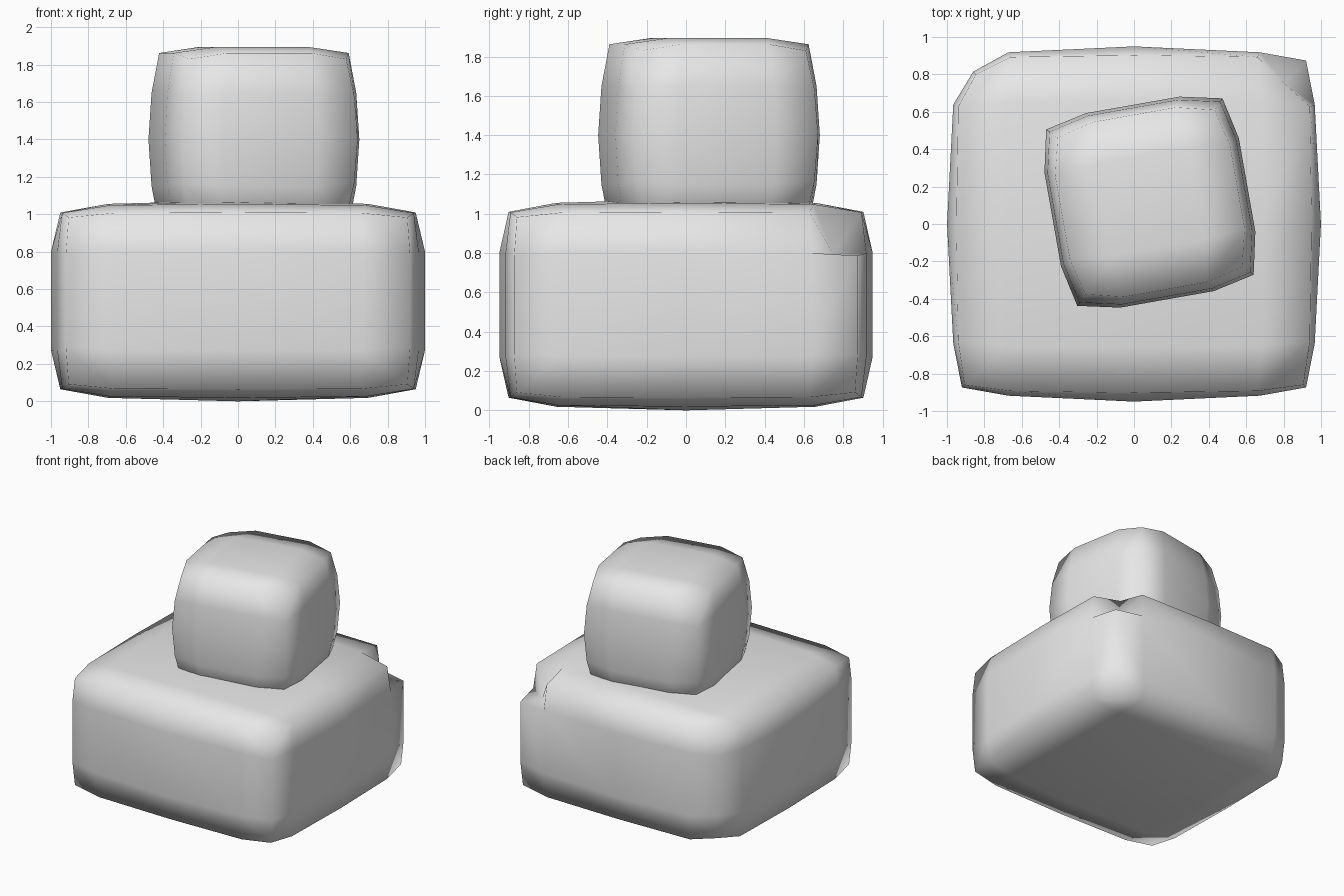
import bpy, bmesh
from math import radians
from mathutils import Vector, Matrix

cube = bpy.data.objects.get("Cube")
if cube:
    bpy.data.objects.remove(cube, do_unlink=True)

stone = bpy.data.materials.new("stone grey")
stone.use_nodes = True
stone.diffuse_color = (0.8, 0.8, 0.8, 1)
stone.node_tree.nodes["Principled BSDF"].inputs["Base Color"].default_value = (0.8, 0.8, 0.8, 1)


def mirrored(*steps):
    """Grid levels from -1 to 1, symmetric about the middle."""
    return sorted({s * sign for s in steps for sign in (1, -1)})


def bulged_block(name, centre, half, levels, side, rise, norm, turn=0, dents=()):
    """Gridded box whose faces bulge: each axis shrinks towards the box edges.
    side = (amount, power) across the plan and over height, rise = for the top and bottom."""
    bm = bmesh.new()
    grid = {}
    last = [len(l) - 1 for l in levels]

    def vert(key):
        if key not in grid:
            p = [levels[a][key[a]] for a in range(3)]
            co = Vector()
            for a in range(3):
                pull = 0
                for b in range(3):
                    if b != a:
                        amount, power = rise if a == 2 else side[b == 2]
                        pull += (amount * abs(p[b]) ** power) ** norm
                co[a] = p[a] * half[a] * (1 - pull ** (1 / norm))
            grid[key] = bm.verts.new(co)
        return grid[key]

    # Six gridded sides
    for a in range(3):
        b, c = (a + 1) % 3, (a + 2) % 3
        for end in (0, last[a]):
            for i in range(last[b]):
                for j in range(last[c]):
                    quad = []
                    for di, dj in ((0, 0), (1, 0), (1, 1), (0, 1)):
                        key = [0, 0, 0]
                        key[a], key[b], key[c] = end, i + di, j + dj
                        quad.append(vert(tuple(key)))
                    if end == 0:
                        quad.reverse()
                    bm.faces.new(quad)

    # Chipped corners
    for key, offset in dents:
        grid[key].co += Vector(offset)

    bm.transform(Matrix.Translation(centre) @ Matrix.Rotation(radians(turn), 4, "Z"))
    mesh = bpy.data.meshes.new(name)
    bm.to_mesh(mesh)
    bm.free()
    mesh.materials.append(stone)
    mesh.shade_smooth()
    obj = bpy.data.objects.new(name, mesh)
    bpy.context.collection.objects.link(obj)
    return obj


# Wide lower stone, with one worn upright edge and one chipped top corner
plan = mirrored(0, 0.73, 1)
worn_edge = [((0, 4, k), (0.06, -0.06, 0)) for k in range(4)]
chip = [((4, 4, 3), (-0.1, -0.11, -0.19))]
bulged_block("lower_stone", (0, 0, 0.537), (1, 0.95, 0.537),
             (plan, plan, mirrored(0.56, 1)),
             side=((0.08, 2.75), (0.05, 8)), rise=(0.12, 4), norm=2,
             dents=worn_edge + chip)

# Small upper stone, turned slightly
plan = mirrored(0.53, 1)
bulged_block("upper_stone", (0.085, 0.117, 1.4), (0.532, 0.532, 0.5),
             (plan, plan, mirrored(0, 0.54, 1)),
             side=((0.1, 4), (0.1, 2)), rise=(0.07, 4), norm=1, turn=10)
